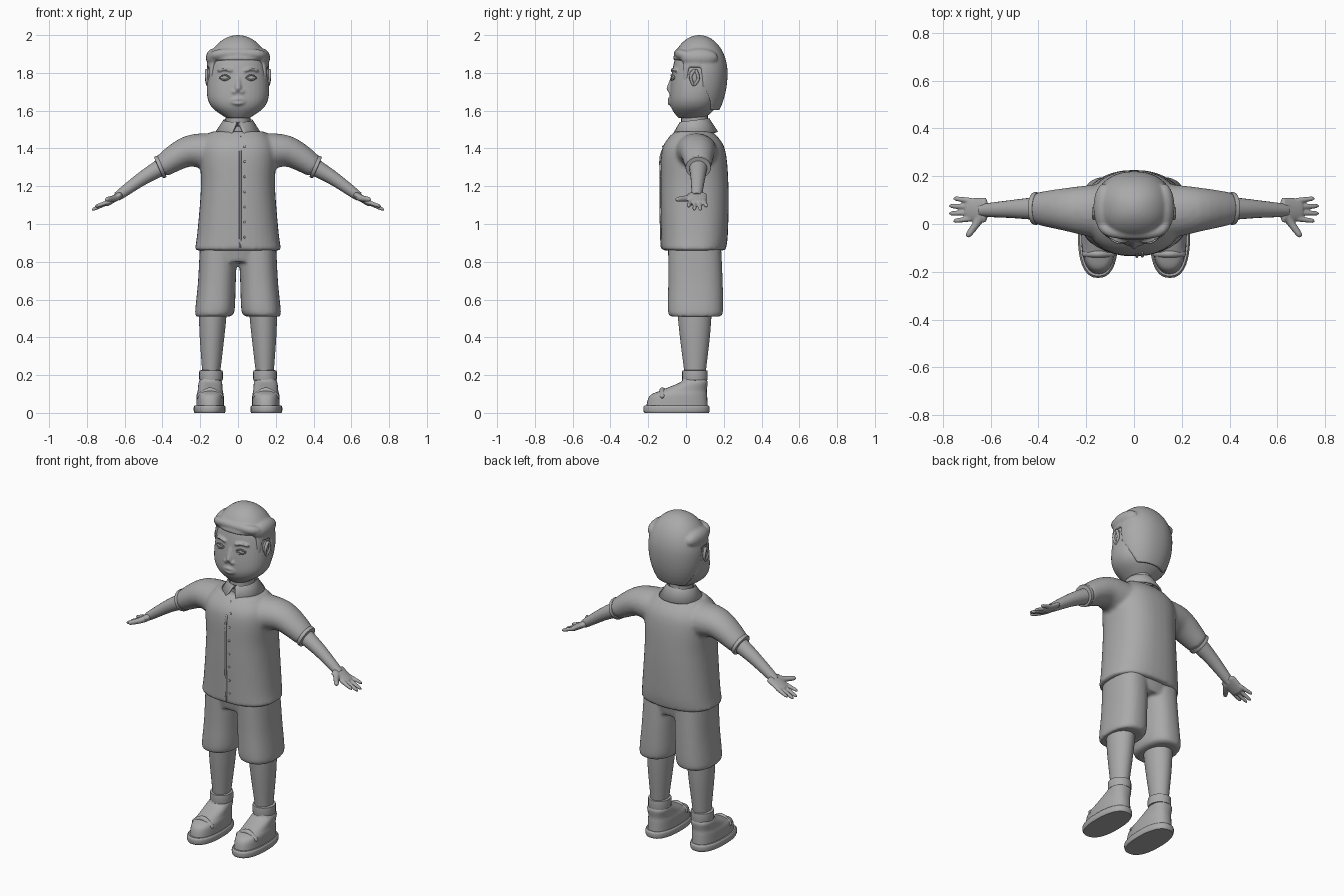
import bpy, bmesh
from math import sin, cos, radians, copysign, sqrt, tau
from mathutils import Vector, Matrix

default_cube = bpy.context.scene.objects.get("Cube")
if default_cube:
    bpy.data.objects.remove(default_cube)

shade = 0.4
grey = bpy.data.materials.new("plain grey")
grey.use_nodes = True
grey.diffuse_color = (shade, shade, shade, 1)
grey.node_tree.nodes["Principled BSDF"].inputs["Base Color"].default_value = grey.diffuse_color


def spline(rows, steps=6):
    """Catmull-Rom interpolation through rows of numbers."""
    rows = [Vector(row) for row in rows]
    padded = [rows[0]] + rows + [rows[-1]]
    result = []
    for before, start, end, after in zip(padded, padded[1:], padded[2:], padded[3:]):
        for step in range(steps):
            t = step / steps
            leave, arrive = (end - before) / 2, (after - start) / 2
            blend = t * t * (3 - 2 * t)
            result.append(start.lerp(end, blend) + leave * t * (1 - t) ** 2 - arrive * t * t * (1 - t))
    return result + [rows[-1]]


def section(power, segments=36):
    """Unit rounded-square outline; a power of two is a circle."""
    def bulge(value):
        return copysign(abs(value) ** (2 / power), value)
    angles = [tau * index / segments for index in range(segments)]
    return [(bulge(sin(angle)), bulge(-cos(angle))) for angle in angles]


def skin(bm, rings, closed=True, capped=(0, -1)):
    """Join rings of points with quads and fill the chosen end rings."""
    rows = [[bm.verts.new(point) for point in ring] for ring in rings]
    for low, high in zip(rows, rows[1:]):
        for index in range(0 if closed else 1, len(low)):
            bm.faces.new((low[index - 1], low[index], high[index], high[index - 1]))
    for end in capped:
        bm.faces.new(rows[end])


def stack(bm, rows, bottom_x=0, top_x=0, power=2.4):
    """Level rings given as height, y centre, x radius, y radius."""
    levels = spline(rows)
    rings = []
    for index, (z, y, width, depth) in enumerate(levels):
        x = bottom_x + (top_x - bottom_x) * index / (len(levels) - 1)
        rings.append([(x + width * u, y + depth * v, z) for u, v in section(power)])
    skin(bm, rings)


def limb(bm, points, start, end, flat=1, rounded=True):
    """Tapering tube along a smooth path; flat scales its depth."""
    path = spline(points)
    last = len(path) - 1
    rings = []
    for index, centre in enumerate(path):
        t = index / last
        radius = start + (end - start) * t
        if rounded:
            radius *= sqrt(max(0.1, 1 - abs(2 * t - 1) ** 8))
        along = (path[min(index + 1, last)] - path[max(index - 1, 0)]).normalized()
        across = Vector((0, 1, 0)).cross(along).normalized()
        depth = along.cross(across) * flat
        rings.append([centre + (across * u + depth * v) * radius for u, v in section(2, 20)])
    skin(bm, rings)


def blob(bm, centre, size):
    place = Matrix.Translation(centre) @ Matrix.Diagonal((*size, 1))
    bmesh.ops.create_uvsphere(bm, u_segments=20, v_segments=12, radius=1, matrix=place)


def finish(name, bm, voxel=0, mirror=False, thickness=0):
    """Make the object; a voxel size blends its pieces into one surface."""
    bmesh.ops.recalc_face_normals(bm, faces=bm.faces)
    mesh = bpy.data.meshes.new(name)
    bm.to_mesh(mesh)
    bm.free()
    mesh.materials.append(grey)
    part = bpy.data.objects.new(name, mesh)
    bpy.context.collection.objects.link(part)
    bpy.ops.object.select_all(action='DESELECT')
    part.select_set(True)
    bpy.context.view_layer.objects.active = part
    bpy.ops.object.shade_smooth_by_angle(angle=radians(40))
    if thickness:
        part.modifiers.new("thickness", 'SOLIDIFY').thickness = thickness
    if voxel:
        remesh = part.modifiers.new("blend", 'REMESH')
        remesh.mode, remesh.voxel_size, remesh.use_smooth_shade = 'VOXEL', voxel, True
        soften = part.modifiers.new("soften", 'SMOOTH')
        soften.factor, soften.iterations = 0.5, 4
    if mirror:
        part.modifiers.new("mirror", 'MIRROR')


# Head with nose, brows and lips blended in
bm = bmesh.new()
stack(bm, [(1.56, .03, .06, .07), (1.62, .04, .14, .12), (1.7, .05, .165, .135),
           (1.85, .07, .15, .135), (1.95, .07, .1, .1)], power=2.2)
limb(bm, [(0, -.06, 1.8), (0, -.09, 1.7)], .012, .02)
for side in (1, -1):
    blob(bm, (side * .02, -.08, 1.7), (.015, .015, .012))
    limb(bm, [(side * .03, -.075, 1.81), (side * .07, -.07, 1.82), (side * .11, -.05, 1.81)], .008, .006)
    lip = 1.65 + side * .011
    limb(bm, [(-.05, -.07, 1.65), (0, -.088, lip), (.05, -.07, 1.65)], .01, .01)
finish("head", bm, voxel=.006)

# Eyes with lids
bm = bmesh.new()
blob(bm, (.07, -.066, 1.775), (.024, .012, .013))
for side in (1, -1):
    lid = 1.775 + side * .014
    limb(bm, [(.04, -.073, 1.775), (.07, -.078, lid), (.1, -.06, 1.775)], .004, .004)
finish("eyes", bm, mirror=True)

# Ears: a hollow lobe with a raised rim
bm = bmesh.new()
blob(bm, (.155, .045, 1.78), (.012, .03, .04))
limb(bm, [(.16, .04, 1.73), (.167, .025, 1.78), (.167, .05, 1.82)], .007, .009)
limb(bm, [(.16, .04, 1.73), (.167, .065, 1.77), (.167, .05, 1.82)], .007, .009)
finish("ears", bm, mirror=True)


# Hair: a cap cut along the hairline, with a swept fringe and side locks
def hairline(turn):
    """Lowest hair at an angle away from the front, in degrees."""
    if turn < 56:
        return 1.87
    if turn < 68:
        return 1.75
    if turn < 95:
        return 1.83
    return max(1.6, 1.73 - (turn - 95) * .004)


bm = bmesh.new()
outline = section(2.2, 120)
rows = 24
rings = []
for row in range(rows):
    ring = []
    for index, (u, v) in enumerate(outline):
        turn = 360 * index / len(outline)
        lowest = hairline(min(turn, 360 - turn))
        z = 2 - (2 - lowest) * (1 - row / rows) ** 2
        radius = sqrt(1 - ((z - 1.8) / (.2 if z > 1.8 else .28)) ** 2)
        ring.append((.168 * radius * u, .07 + .15 * radius * v, z))
    rings.append(ring)
skin(bm, rings, capped=(-1,))
limb(bm, [(-.14, .04, 1.87), (-.1, -.03, 1.9), (.1, -.03, 1.9), (.14, .05, 1.88)], .025, .025)
for side in (1, -1):
    blob(bm, (side * .125, .07, 1.88), (.045, .1, .05))
finish("hair", bm, voxel=.007, thickness=.022)

# Neck
bm = bmesh.new()
limb(bm, [(0, .045, 1.45), (0, .045, 1.6)], .065, .065, flat=1.1, rounded=False)
finish("neck", bm)

# Shirt: body and sleeves blended together
body = [(.86, .04, .23, .17), (.95, .045, .216, .177), (1.2, .045, .196, .18),
        (1.4, .04, .2, .165), (1.49, .04, .14, .1)]
bm = bmesh.new()
stack(bm, body)
for side in (1, -1):
    limb(bm, [(side * .1, .05, 1.375), (side * .26, .06, 1.385), (side * .41, .065, 1.3)],
         .11, .056, flat=1.15, rounded=False)
finish("shirt", bm, voxel=.011)

# Sleeve cuffs
bm = bmesh.new()
limb(bm, [(.4, .065, 1.307), (.423, .065, 1.297)], .062, .062, flat=1.1)
finish("sleeve_cuffs", bm, mirror=True)


# Placket edge and buttons follow the shirt front
def shirt_front(x, height):
    z, y, width, depth = min(spline(body, 40), key=lambda level: abs(level[0] - height))
    return x, y - depth, height


bm = bmesh.new()
limb(bm, [shirt_front(.012, .87 + step * .1) for step in range(7)], .006, .006)
finish("shirt_placket", bm)
bm = bmesh.new()
for step in range(7):
    blob(bm, shirt_front(.035, .93 + step * .08), (.006, .005, .006))
finish("buttons", bm)

# Collar: a folded band whose two wings part at the front
bm = bmesh.new()
rings = []
for height, radius, gap in ((1.53, .07, .04), (1.55, .078, .05), (1.48, .124, .3)):
    angles = [gap + (tau - 2 * gap) * index / 48 for index in range(49)]
    rings.append([(radius * sin(a), .045 - radius * cos(a), height - .01 * cos(a)) for a in angles])
skin(bm, rings, closed=False, capped=())
finish("collar", bm, thickness=.012)

# Arms
bm = bmesh.new()
limb(bm, [(.38, .065, 1.315), (.5, .063, 1.245), (.64, .057, 1.145)], .05, .024, flat=1.05, rounded=False)
finish("arms", bm, mirror=True)

# Hands: palm, four spread fingers and a thumb
bm = bmesh.new()
limb(bm, [(.61, .058, 1.163), (.71, .06, 1.1)], .02, .016, flat=2.8)
for finger in range(4):
    spread = finger - 1.5
    reach = .785 - .018 * abs(spread)
    limb(bm, [(.67, .06 + spread * .024, 1.122), (reach, .06 + spread * .032, 1.88 - reach * 1.04)], .013, .009)
limb(bm, [(.63, .045, 1.147), (.66, 0, 1.135), (.7, -.055, 1.13)], .021, .012)
finish("hands", bm, voxel=.0045, mirror=True)

# Shorts: seat and two legs blended together
bm = bmesh.new()
stack(bm, [(.8, .045, .15, .13), (.9, .045, .2, .15)])
for side in (1, -1):
    stack(bm, [(.51, .05, .09, .13), (.54, .05, .104, .146), (.7, .05, .1, .144), (.9, .045, .1, .14)],
          bottom_x=side * .134, top_x=side * .1)
finish("shorts", bm, voxel=.01)

# Legs
bm = bmesh.new()
stack(bm, [(.55, .045, .075, .092), (.4, .047, .065, .079), (.18, .048, .044, .052)],
      bottom_x=.132, top_x=.143, power=2)
finish("legs", bm, mirror=True)

# Rolled socks
bm = bmesh.new()
limb(bm, [(.143, .047, .165), (.143, .047, .232)], .063, .063, flat=1.08)
finish("socks", bm, mirror=True)

# Shoes: sole, upper and two straps
bm = bmesh.new()
stack(bm, [(0, -.05, .08, .17), (.01, -.05, .084, .175), (.03, -.05, .084, .175), (.04, -.05, .078, .168)],
      bottom_x=.15, top_x=.15)
finish("shoe_soles", bm, mirror=True)
bm = bmesh.new()
stack(bm, [(.03, -.048, .073, .163), (.09, -.04, .072, .152), (.12, -.01, .066, .12),
           (.16, .04, .062, .075), (.18, .045, .052, .062)], bottom_x=.148, top_x=.146)
finish("shoe_uppers", bm, mirror=True)
bm = bmesh.new()
for y in (-.125, -.075):
    limb(bm, [(.08, y, .08), (.148, y, .12), (.216, y, .08)], .015, .015)
finish("shoe_straps", bm, mirror=True)
